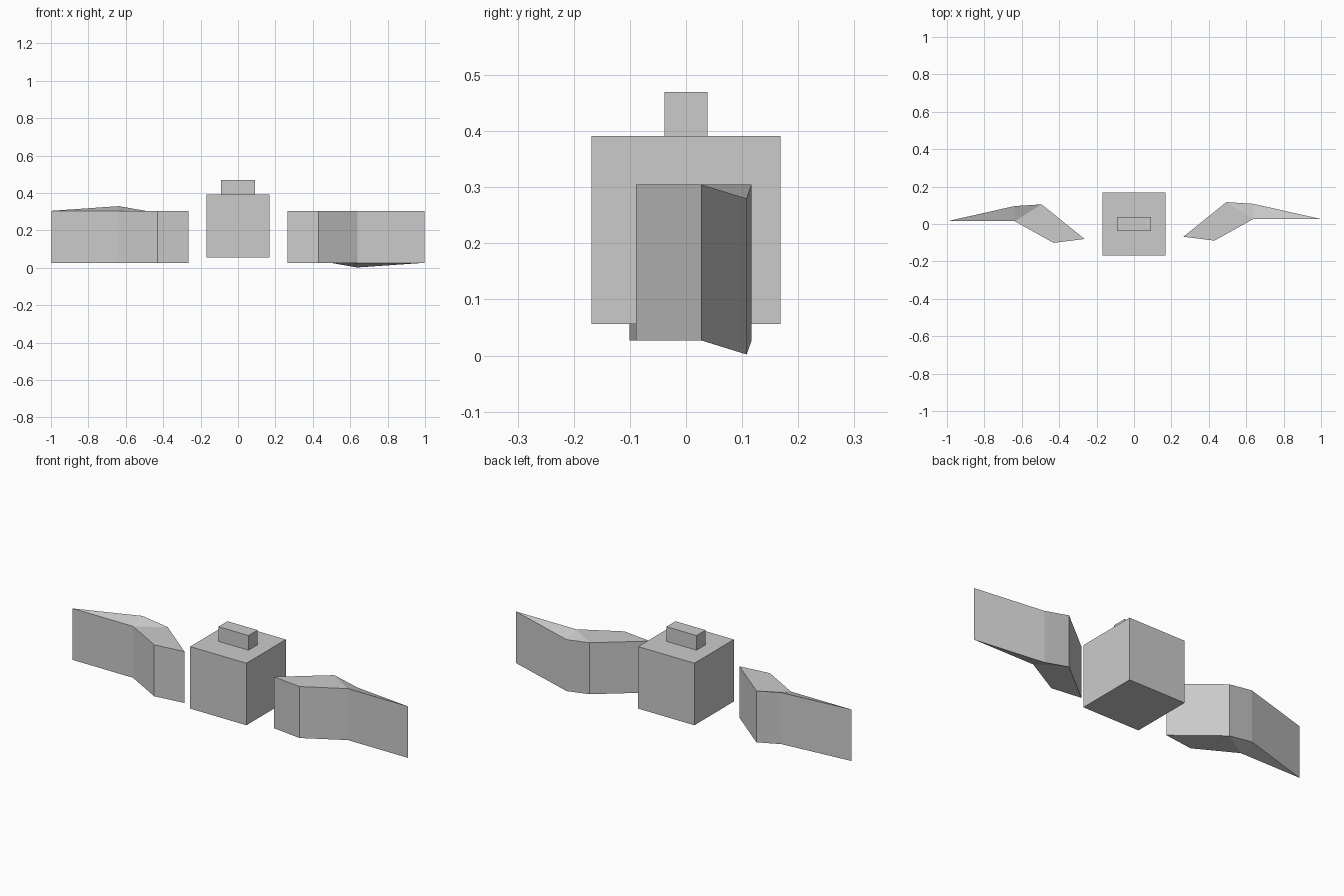
import bpy, bmesh

if "Cube" in bpy.data.objects:
    bpy.data.objects.remove(bpy.data.objects["Cube"])

MID_Z, HALF_H, DROP = 0.166, 0.139, 0.025
# Bent panel outline seen from above: inner edge, front bend, tip, rear bend
OUTLINE = [(0.264, -0.068), (0.43, -0.089), (0.638, 0.027),
           (0.998, 0.027), (0.638, 0.108), (0.494, 0.117)]
CAP = [(0, 1, 2, 5), (2, 4, 5), (2, 3, 4)]


def finish(name, bm):
    bmesh.ops.recalc_face_normals(bm, faces=bm.faces[:])
    mesh = bpy.data.meshes.new(name)
    bm.to_mesh(mesh)
    bm.free()
    bpy.context.collection.objects.link(bpy.data.objects.new(name, mesh))


def box(name, size, z0):
    bm = bmesh.new()
    bmesh.ops.create_cube(bm, size=1)
    for v in bm.verts:
        v.co = (v.co.x * size[0], v.co.y * size[1], z0 + (v.co.z + 0.5) * size[2])
    finish(name, bm)


def panel(name, side, dy):
    # The left panel is the right one turned half way round the y axis
    bm = bmesh.new()
    rings = []
    for h in (-HALF_H, HALF_H):
        rings.append([bm.verts.new((side * x, y + dy,
                                    MID_Z + side * (h - (DROP if i == 4 else 0))))
                      for i, (x, y) in enumerate(OUTLINE)])
    for ring in rings:
        for face in CAP:
            bm.faces.new([ring[i] for i in face])
    low, high = rings
    for i in range(6):
        j = (i + 1) % 6
        bm.faces.new((low[i], low[j], high[j], high[i]))
    finish(name, bm)


# Central body and the small block on top
box("body", (0.336, 0.336, 0.335), 0.056)
box("top_block", (0.18, 0.077, 0.079), 0.391)

# Side panels
panel("right_panel", 1, 0)
panel("left_panel", -1, -0.012)
